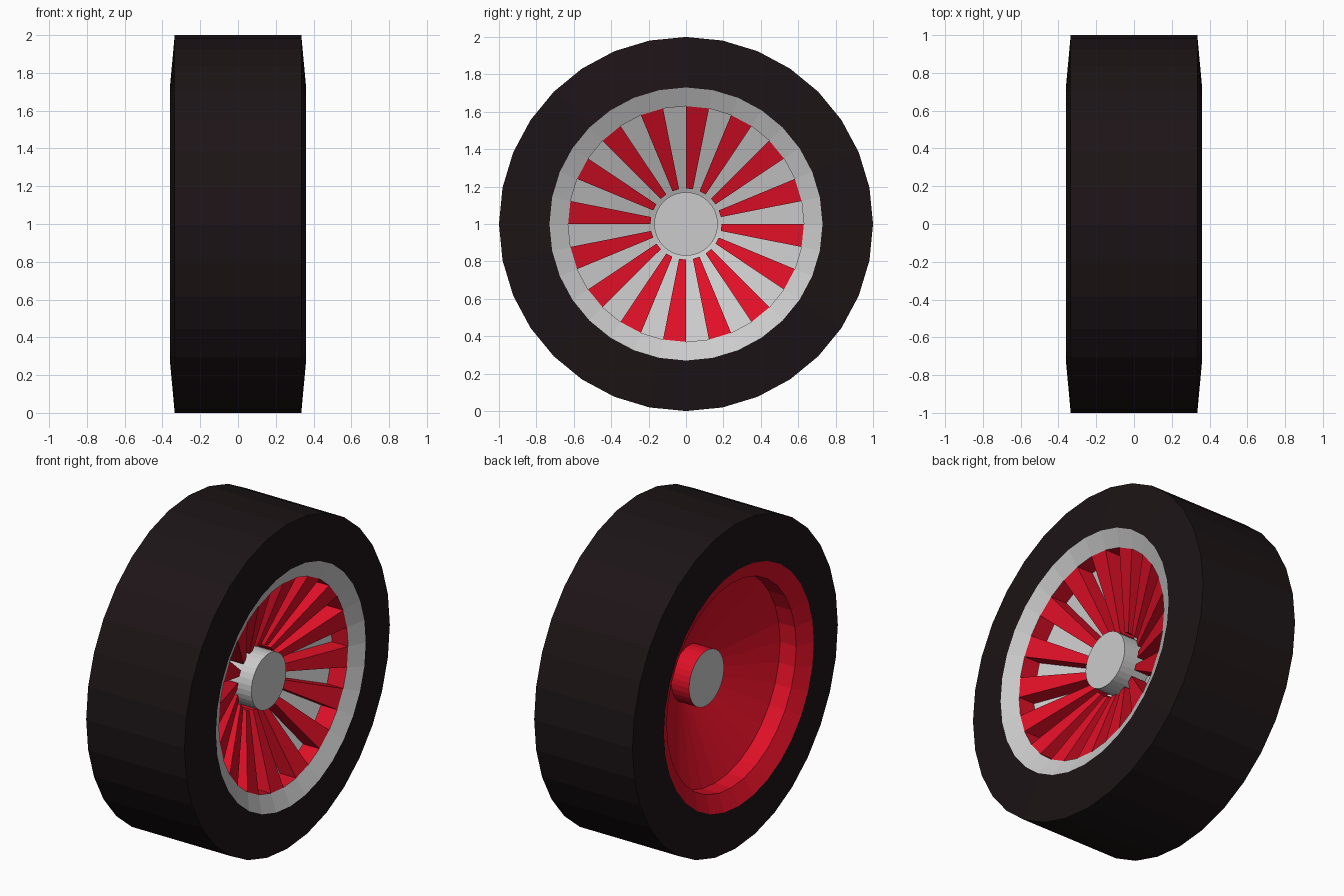
import bpy, bmesh
from math import sin, cos, pi

if "Cube" in bpy.data.objects:
    bpy.data.objects.remove(bpy.data.objects["Cube"])

SIDES = 32
STEP = 2 * pi / SIDES


def material(name, rgb):
    m = bpy.data.materials.new(name)
    m.diffuse_color = (*rgb, 1)
    m.use_nodes = True
    m.node_tree.nodes["Principled BSDF"].inputs["Base Color"].default_value = m.diffuse_color
    return m


black = material("rubber_black", (0.012, 0.007, 0.008))
red = material("paint_red", (0.75, 0.005, 0.02))


def finish(bm, name, mat):
    mesh = bpy.data.meshes.new(name)
    bm.to_mesh(mesh)
    bm.free()
    ob = bpy.data.objects.new(name, mesh)
    bpy.context.collection.objects.link(ob)
    ob.location.z = 1
    if mat:
        mesh.materials.append(mat)
    return ob


def ring_point(bm, x, r, step):
    a = step * STEP
    return bm.verts.new((x, r * sin(a), r * cos(a)))


def lathe(name, profile, mat=None):
    """Spin (x, radius) points around the axle."""
    bm = bmesh.new()
    rows = [[ring_point(bm, x, r, j) for j in range(SIDES)] for x, r in profile]
    for a, b in zip(rows, rows[1:]):
        for j in range(SIDES):
            k = (j + 1) % SIDES
            bm.faces.new((a[j], b[j], b[k], a[k]))
    bmesh.ops.remove_doubles(bm, verts=bm.verts, dist=1e-5)
    return finish(bm, name, mat)


# Tyre and wheel rim
lathe("tire", [(-0.36, 0.73), (-0.335, 1), (0.335, 1), (0.36, 0.73)], black)
lathe("front_rim_lip", [(0.36, 0.73), (0.31, 0.63)])
lathe("front_inner_wall", [(0.31, 0.63), (0.2, 0.63)], red)
lathe("front_dish", [(0.2, 0.63), (0.02, 0.17)])

# Back side of the wheel
lathe("back_dish", [(-0.02, 0.17), (-0.2, 0.63), (-0.31, 0.63), (-0.36, 0.73)], red)

# Hub
lathe("hub_cap", [(0.02, 0.17), (0.21, 0.17), (0.21, 0)])
lathe("hub_sleeve", [(-0.14, 0.17), (0.02, 0.17)], red)
lathe("hub_back_cap", [(-0.14, 0), (-0.14, 0.17)])

# Raised spokes: every other sector of the dish
bm = bmesh.new()
section = [(0.2, 0.63), (0.31, 0.63), (0.13, 0.19), (0.03, 0.19)]
for s in range(0, SIDES, 2):
    a, b = [[ring_point(bm, x, r, s + d) for x, r in section] for d in (0, 1)]
    bm.faces.new(a)
    bm.faces.new(b[::-1])
    for i in range(4):
        k = (i + 1) % 4
        bm.faces.new((a[i], b[i], b[k], a[k]))
bmesh.ops.recalc_face_normals(bm, faces=bm.faces)
finish(bm, "spokes", red)
